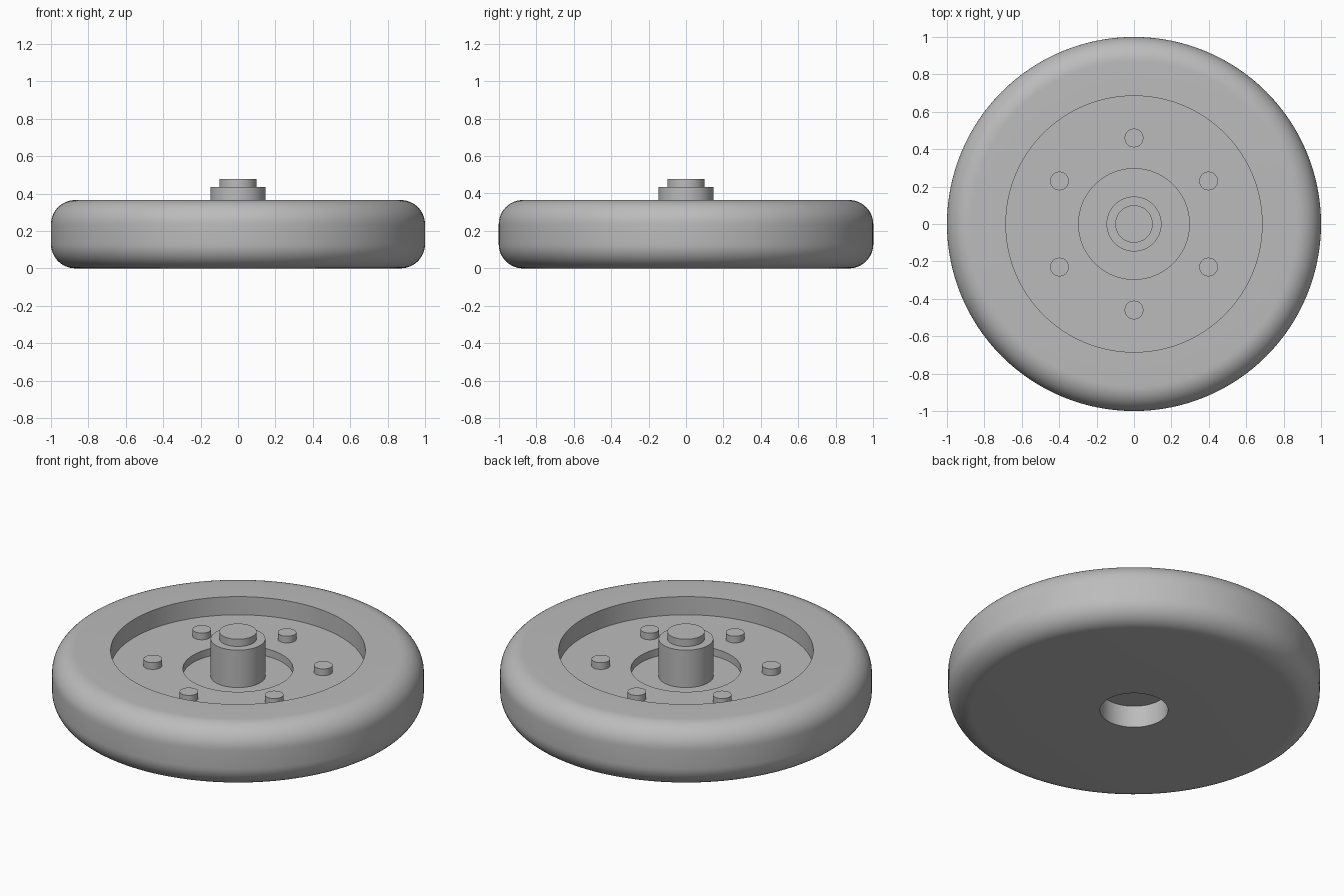
import bpy
import math

cube = bpy.data.objects.get("Cube")
if cube:
    bpy.data.objects.remove(cube, do_unlink=True)

grey = bpy.data.materials.new("plain_grey")
grey.use_nodes = True
colour = (0.5, 0.5, 0.5, 1)
grey.diffuse_color = colour
grey.node_tree.nodes["Principled BSDF"].inputs["Base Color"].default_value = colour


def arc(radius, x, z, start, end, steps=12):
    """Points of a rounded profile corner, angles in degrees."""
    angles = [math.radians(start + (end - start) * i / steps) for i in range(steps + 1)]
    return [(x + radius * math.cos(a), z + radius * math.sin(a)) for a in angles]


def lathe(name, profile, centre=(0, 0, 0), sides=128):
    """Revolve a profile that starts and ends on the axis, bottom to top."""
    verts, rings, faces = [], [], []
    for r, z in profile:
        count = sides if r > 0 else 1
        rings.append([len(verts) + i for i in range(count)])
        for i in range(count):
            a = math.tau * i / sides
            verts.append((r * math.cos(a), r * math.sin(a), z))
    for low, high in zip(rings, rings[1:]):
        if len(low) == 1:
            faces.append(high[::-1])
        elif len(high) == 1:
            faces.append(low)
        else:
            for i in range(sides):
                j = (i + 1) % sides
                faces.append((low[i], low[j], high[j], high[i]))
    # Flat caps need no centre point
    mesh = bpy.data.meshes.new(name)
    mesh.from_pydata(verts[1:-1], [], [[v - 1 for v in f] for f in faces])
    mesh.materials.append(grey)
    obj = bpy.data.objects.new(name, mesh)
    obj.location = centre
    bpy.context.collection.objects.link(obj)
    bpy.ops.object.select_all(action="DESELECT")
    obj.select_set(True)
    bpy.context.view_layer.objects.active = obj
    bpy.ops.object.shade_smooth_by_angle(angle=math.radians(30))
    return obj


height, fillet = 0.365, 0.13
recess_z, pit_z = 0.257, 0.213

# Wheel body: blind bore below, rounded rim, stepped recess above
lathe("wheel_body",
      [(0, 0.13), (0.183, 0.13), (0.183, 0)]
      + arc(fillet, 1 - fillet, fillet, -90, 0)
      + arc(fillet, 1 - fillet, height - fillet, 0, 90)
      + [(0.685, height), (0.685, recess_z), (0.296, recess_z),
         (0.296, pit_z), (0, pit_z)])

# Stepped hub post rising from the pit
lathe("hub_post", [(0, pit_z), (0.147, pit_z), (0.147, 0.435),
                   (0.1, 0.435), (0.1, 0.478), (0, 0.478)], sides=96)

# Ring of six bolts on the recess floor
for i in range(6):
    a = math.radians(30 + 60 * i)
    lathe(f"bolt_{i + 1}", [(0, 0), (0.05, 0), (0.05, 0.04), (0, 0.04)],
          (0.46 * math.cos(a), 0.46 * math.sin(a), recess_z), sides=48)
